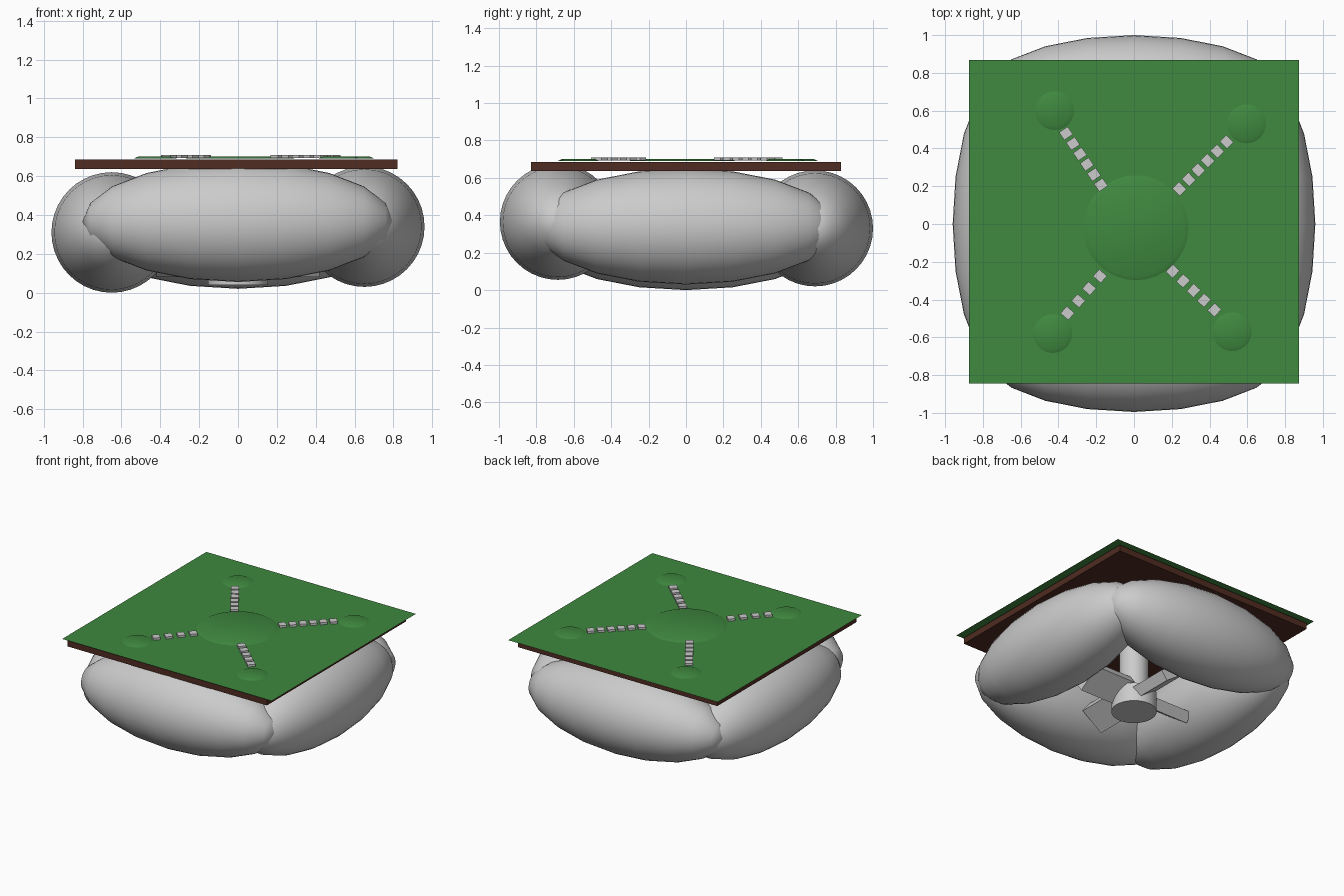
import bpy, bmesh
from math import pi, radians, atan2, hypot
from mathutils import Matrix, Vector

if "Cube" in bpy.data.objects:
    bpy.data.objects.remove(bpy.data.objects["Cube"])


def material(name, rgb):
    m = bpy.data.materials.new(name)
    m.diffuse_color = (*rgb, 1)
    m.use_nodes = True
    m.node_tree.nodes["Principled BSDF"].inputs["Base Color"].default_value = m.diffuse_color
    return m


def new_object(name, bm, mat=None, smooth=False):
    me = bpy.data.meshes.new(name)
    bm.to_mesh(me)
    bm.free()
    ob = bpy.data.objects.new(name, me)
    bpy.context.collection.objects.link(ob)
    if mat:
        me.materials.append(mat)
    if smooth:
        bpy.ops.object.select_all(action='DESELECT')
        ob.select_set(True)
        bpy.context.view_layer.objects.active = ob
        bpy.ops.object.shade_smooth_by_angle(angle=radians(40))
    return ob


def box(bm, size, matrix):
    bmesh.ops.create_cube(bm, size=1, matrix=matrix @ Matrix.Diagonal((*size, 1)))


def cone(name, r1, r2, z0, z1, x=0, y=0, segs=32, mat=None):
    bm = bmesh.new()
    bmesh.ops.create_cone(bm, cap_ends=True, segments=segs, radius1=r1, radius2=r2,
                          depth=z1 - z0, matrix=Matrix.Translation((x, y, (z0 + z1) / 2)))
    return new_object(name, bm, mat, True)


green = material("grass", (0.05, 0.25, 0.05))
brown = material("soil", (0.08, 0.025, 0.015))

# Four stretched floats, poles along their long axis
for name, loc, length, along in [
        ("front_float", (0, -0.685, 0.365), 0.80, 'Y'),
        ("back_float", (0, 0.69, 0.33), 0.80, 'Y'),
        ("left_float", (-0.65, 0, 0.31), 0.81, 'X'),
        ("right_float", (0.65, 0, 0.34), 0.81, 'X')]:
    bm = bmesh.new()
    turn = Matrix.Rotation(pi / 2, 4, along)
    bmesh.ops.create_uvsphere(bm, u_segments=40, v_segments=10, radius=1,
                              matrix=Matrix.Translation(loc) @ turn @ Matrix.Diagonal((0.31, 0.31, length, 1)))
    new_object(name, bm, None, False)
    for p in bpy.data.objects[name].data.polygons:
        p.use_smooth = True

# Soil slab
bm = bmesh.new()
box(bm, (1.66, 1.655, 0.047), Matrix.Translation((-0.01, 0, 0.661)))
new_object("soil_slab", bm, brown)

# Thin lawn sheet overhanging the slab
bm = bmesh.new()
bmesh.ops.create_grid(bm, x_segments=1, y_segments=1, size=0.5,
                      matrix=Matrix.Translation((0, 0.012, 0.692)) @ Matrix.Diagonal((1.745, 1.715, 1, 1)))
new_object("lawn", bm, green)

# Low raised rounds on the lawn
for i, (x, y, r) in enumerate([(0.01, -0.02, 0.28), (-0.42, 0.6, 0.105), (0.595, 0.53, 0.105),
                               (-0.43, -0.58, 0.105), (0.52, -0.57, 0.105)]):
    cone(f"lawn_mound_{i}", r, r - 0.025, 0.691, 0.702, x, y, 32, green)

# Stone paths from the centre to each mound
for i, (a, b, n) in enumerate([((-0.175, 0.207), (-0.36, 0.48), 6), ((0.24, 0.186), (0.49, 0.435), 6),
                               ((-0.18, -0.276), (-0.352, -0.472), 4), ((0.205, -0.25), (0.426, -0.455), 5)]):
    a, b = Vector(a), Vector(b)
    d = b - a
    bm = bmesh.new()
    for k in range(n):
        p = a + d * k / (n - 1)
        box(bm, (0.05, 0.055, 0.016),
            Matrix.Translation((p.x, p.y, 0.701)) @ Matrix.Rotation(atan2(d.y, d.x), 4, 'Z'))
    new_object(f"stone_path_{i}", bm)

# Propeller underneath: hub, shaft and four pitched blades
cone("propeller_hub", 0.155, 0.155, 0.04, 0.18)
cone("propeller_shaft", 0.1, 0.1, 0.17, 0.645)
bm = bmesh.new()
for k in range(4):
    m = (Matrix.Rotation(k * pi / 2, 4, 'Z') @ Matrix.Translation((0.25, 0, 0.17))
         @ Matrix.Rotation(radians(35), 4, 'X'))
    box(bm, (0.34, 0.2, 0.08), m)
new_object("propeller_blades", bm)
